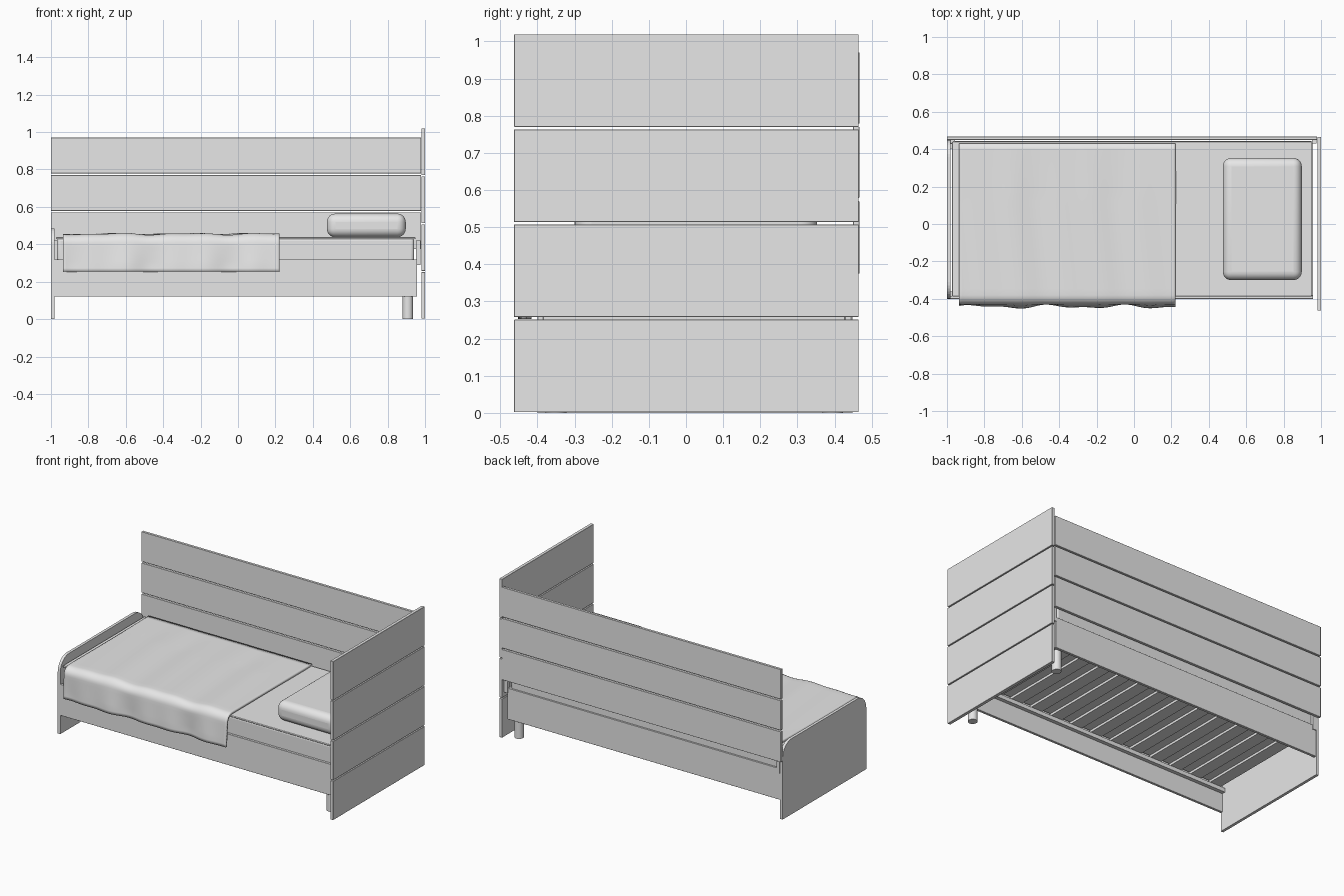
import bpy, bmesh, math
from mathutils import Vector

if "Cube" in bpy.data.objects:
    bpy.data.objects.remove(bpy.data.objects["Cube"])

grey = bpy.data.materials.new("plain grey")
grey.diffuse_color = (0.8, 0.8, 0.8, 1)
grey.use_nodes = True
grey.node_tree.nodes["Principled BSDF"].inputs["Base Color"].default_value = grey.diffuse_color


def finish(name, bm, bevel=0.0, segments=1, smooth=False):
    bmesh.ops.recalc_face_normals(bm, faces=bm.faces)
    mesh = bpy.data.meshes.new(name)
    bm.to_mesh(mesh)
    bm.free()
    mesh.materials.append(grey)
    ob = bpy.data.objects.new(name, mesh)
    bpy.context.collection.objects.link(ob)
    if bevel:
        mod = ob.modifiers.new("bevel", "BEVEL")
        mod.width, mod.segments = bevel, segments
    if smooth:
        for p in mesh.polygons:
            p.use_smooth = True
    return ob


def box(name, x, y, z, bevel=0.0, segments=1, smooth=False):
    bm = bmesh.new()
    bmesh.ops.create_cube(bm, size=1)
    for v in bm.verts:
        v.co = Vector([(a[0] + a[1]) / 2 + c * (a[1] - a[0]) for a, c in zip((x, y, z), v.co)])
    return finish(name, bm, bevel, segments, smooth)


# Headboard: four wide planks with narrow gaps
for i in range(4):
    box(f"headboard_plank_{i + 1}", (0.98, 1.0), (-0.463, 0.465), (0.256 * i + 0.002, 0.256 * i + 0.251), 0.001)

# Backrest: three long planks
for i, z in enumerate(((0.375, 0.57), (0.579, 0.77), (0.779, 0.97))):
    box(f"back_plank_{i + 1}", (-1.0, 0.979), (0.45, 0.467), z, 0.001)

# Footboard: panel with rounded upper corners
profile = [(-0.4, 0.0)]
radius = 0.09
for cy, start in ((-0.4 + radius, 180), (0.448 - radius, 90)):
    for k in range(9):
        a = math.radians(start - k * 90 / 8)
        profile.append((cy + radius * math.cos(a), 0.485 - radius + radius * math.sin(a)))
profile.append((0.448, 0.0))
bm = bmesh.new()
panel = bm.faces.new([bm.verts.new((-1.0, y, z)) for y, z in profile])
side = bmesh.ops.extrude_face_region(bm, geom=[panel])
for v in side["geom"]:
    if isinstance(v, bmesh.types.BMVert):
        v.co.x += 0.018
finish("footboard", bm)

# Bed frame rails and short rear brackets
box("front_rail", (-0.982, 0.957), (-0.4, -0.384), (0.12, 0.32), 0.001)
box("back_rail", (-0.982, 0.957), (0.428, 0.445), (0.12, 0.32), 0.001)
box("head_rail", (0.94, 0.957), (-0.384, 0.428), (0.12, 0.32), 0.001)
for side_name, x in (("foot", -0.968), ("head", 0.965)):
    box(f"{side_name}_bracket", (x - 0.012, x + 0.012), (0.43, 0.45), (0.29, 0.42))

# Slats resting on ledges
for i in range(13):
    x = -0.91 + i * 0.148
    box(f"slat_{i + 1:02d}", (x - 0.04, x + 0.04), (-0.384, 0.428), (0.265, 0.28))
box("front_ledge", (-0.98, 0.94), (-0.384, -0.36), (0.24, 0.265))
box("back_ledge", (-0.98, 0.94), (0.404, 0.428), (0.24, 0.265))

# Legs at the head end
for name, y in (("front_leg", -0.35), ("back_leg", 0.395)):
    bm = bmesh.new()
    bmesh.ops.create_cone(bm, cap_ends=True, segments=24, radius1=0.028, radius2=0.028, depth=0.24)
    bmesh.ops.translate(bm, verts=bm.verts, vec=(0.908, y, 0.12))
    ob = finish(name, bm)
    for p in ob.data.polygons:
        p.use_smooth = len(p.vertices) == 4

# Mattress, its top seam and the pillow
box("mattress", (-0.968, 0.942), (-0.382, 0.435), (0.28, 0.435), 0.018, 4, True)
box("mattress_seam", (-0.972, 0.95), (-0.388, 0.44), (0.427, 0.438), 0.004, 3, True)
box("pillow", (0.475, 0.897), (-0.3, 0.353), (0.438, 0.564), 0.045, 6, True)

# Blanket: draped cross-section swept along x with soft folds
path = [(0.43 - 0.81 * k / 24, 0.446) for k in range(25)]
path += [(-0.38 - 0.045 * math.sin(a), 0.401 + 0.045 * math.cos(a)) for a in (math.radians(15 * k) for k in range(1, 7))]
path += [(-0.425 - 0.008 * k / 8, 0.401 - 0.151 * k / 8) for k in range(1, 9)]
nx = 80
bm = bmesh.new()
rows = []
for i in range(nx + 1):
    x = -0.935 + 1.158 * i / nx
    row = []
    for y, z in path:
        drop = min(1, max(0, (0.44 - z) / 0.15))
        phase = x + 0.1 * y
        wave = 0.6 * math.sin(phase * 16) + 0.4 * math.sin(phase * 29 + 1)
        lift = 0.006 * wave * (1 - drop) * min(1, (0.45 - y) / 0.3)
        row.append(bm.verts.new((x, y - 0.012 * drop * (wave + 0.2), z + lift + 0.003)))
    rows.append(row)
for a, b in zip(rows, rows[1:]):
    for j in range(len(path) - 1):
        bm.faces.new((a[j], b[j], b[j + 1], a[j + 1]))
blanket = finish("blanket", bm, smooth=True)
mod = blanket.modifiers.new("thickness", "SOLIDIFY")
mod.thickness, mod.offset = 0.014, 0

# Keep edges crisp on the soft parts
for name in ("blanket", "mattress", "mattress_seam", "pillow"):
    ob = bpy.data.objects[name]
    bpy.ops.object.select_all(action="DESELECT")
    ob.select_set(True)
    bpy.context.view_layer.objects.active = ob
    bpy.ops.object.shade_smooth_by_angle(angle=math.radians(40))
